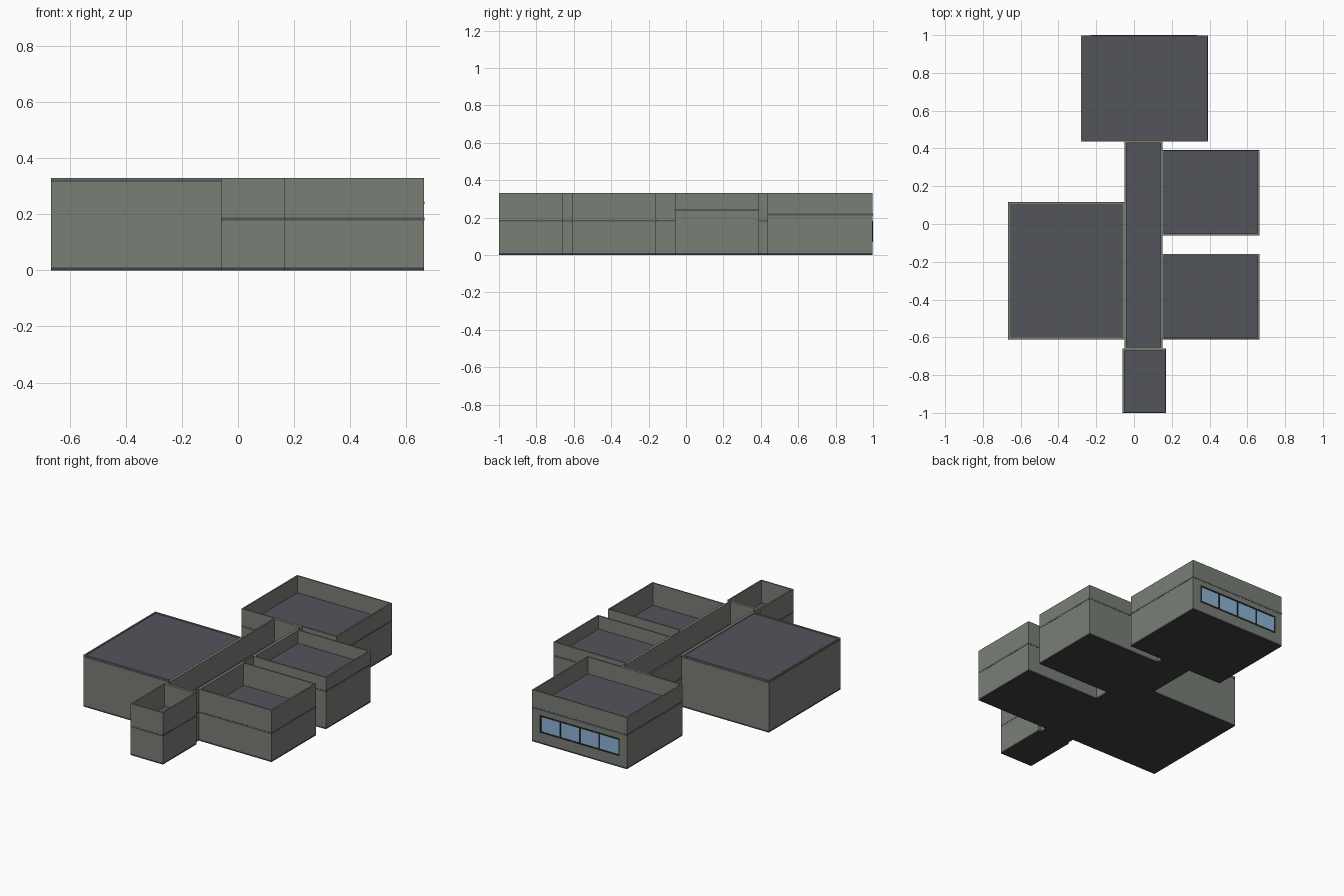
import bpy, bmesh

if "Cube" in bpy.data.objects:
    bpy.data.objects.remove(bpy.data.objects["Cube"])

H = 0.33      # wall height
T = 0.009     # wall thickness
S = 0.01      # slab thickness
LIP = 0.001   # slab edge showing through the wall face


def material(name, color):
    m = bpy.data.materials.new(name)
    m.diffuse_color = (*color, 1)
    m.use_nodes = True
    m.node_tree.nodes["Principled BSDF"].inputs["Base Color"].default_value = m.diffuse_color
    return m


wall_mat = material("wall_grey", (0.19, 0.21, 0.18))
roof_mat = material("roof_grey", (0.085, 0.09, 0.105))
floor_mat = material("floor_dark", (0.05, 0.05, 0.055))
frame_mat = material("frame_dark", (0.02, 0.02, 0.025))
glass_mat = material("glass_blue", (0.27, 0.45, 0.68))


def add_object(name, bm, mat):
    bmesh.ops.recalc_face_normals(bm, faces=bm.faces)
    me = bpy.data.meshes.new(name)
    bm.to_mesh(me)
    bm.free()
    ob = bpy.data.objects.new(name, me)
    bpy.context.collection.objects.link(ob)
    if mat:
        me.materials.append(mat)
    return ob


def box(name, x0, x1, y0, y1, z0, z1, mat):
    bm = bmesh.new()
    bmesh.ops.create_cube(bm, size=1)
    for v in bm.verts:
        v.co = ((x0 + x1) / 2 + v.co.x * (x1 - x0),
                (y0 + y1) / 2 + v.co.y * (y1 - y0),
                (z0 + z1) / 2 + v.co.z * (z1 - z0))
    return add_object(name, bm, mat)


def wall_ring(name, x0, x1, y0, y1, z0, z1):
    """Four walls as one hollow rectangular ring."""
    bm = bmesh.new()

    def loop(i, z):
        return [bm.verts.new(p) for p in ((x0 + i, y0 + i, z), (x1 - i, y0 + i, z),
                                          (x1 - i, y1 - i, z), (x0 + i, y1 - i, z))]
    loops = [loop(0, z0), loop(0, z1), loop(T, z1), loop(T, z0)]
    for a, b in zip(loops, loops[1:] + loops[:1]):
        for k in range(4):
            n = (k + 1) % 4
            bm.faces.new((a[k], a[n], b[n], b[k]))
    return add_object(name, bm, wall_mat)


# Rooms: x range, y range, top of the ceiling slab
rooms = {
    "north_room": (-0.28, 0.39, 0.437, 0.998, 0.222),
    "corridor": (-0.05, 0.15, -0.66, 0.437, 0.188),
    "east_room_back": (0.15, 0.664, -0.06, 0.39, 0.246),
    "east_room_front": (0.15, 0.664, -0.61, -0.16, 0.188),
    "west_hall": (-0.666, -0.05, -0.61, 0.115, 0.325),
    "entrance_room": (-0.06, 0.168, -0.999, -0.66, 0.188),
}

walls = {}
for name, (x0, x1, y0, y1, top) in rooms.items():
    walls[name] = wall_ring(name + "_walls", x0, x1, y0, y1, S, H)
    box(name + "_floor", x0, x1, y0, y1, 0, S, floor_mat)
    box(name + "_ceiling", x0 - LIP, x1 + LIP, y0 - LIP, y1 + LIP, top - S, top, roof_mat)

# Window opening in the back wall of the north room
WX0, WX1, WZ0, WZ1, N = -0.23, 0.335, 0.07, 0.182, 4
cutter = box("window_cutter", WX0, WX1, 0.95, 1.05, WZ0, WZ1, None)
cutter.hide_render = True
cutter.hide_viewport = True
cut = walls["north_room"].modifiers.new("window_opening", "BOOLEAN")
cut.operation = "DIFFERENCE"
cut.solver = "EXACT"
cut.object = cutter

# Window frame bars and panes
B = 0.009
Y0, Y1 = 0.987, 1.0
box("window_sill", WX0, WX1, Y0, Y1, WZ0, WZ0 + B, frame_mat)
box("window_head", WX0, WX1, Y0, Y1, WZ1 - B, WZ1, frame_mat)
step = (WX1 - WX0 - B) / N
for i in range(N + 1):
    x = WX0 + i * step
    box("window_post", x, x + B, Y0, Y1, WZ0 + B, WZ1 - B, frame_mat)
    if i < N:
        box("window_pane", x + B, x + step, 0.991, 0.997, WZ0 + B, WZ1 - B, glass_mat)
